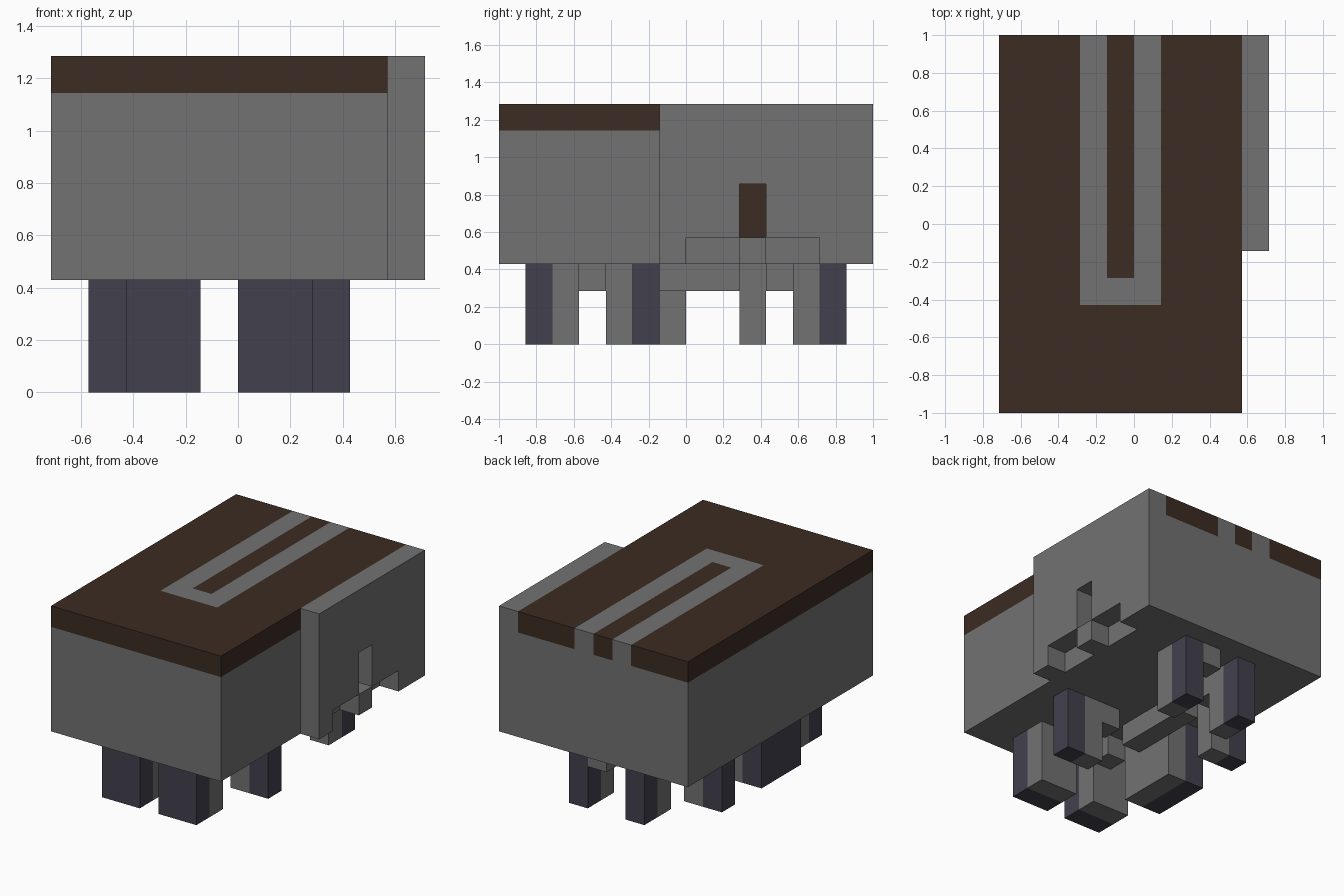
import bpy, bmesh
from mathutils import Vector

cube = bpy.data.objects.get("Cube")
if cube:
    bpy.data.objects.remove(cube)

U = 1 / 7  # size of one block


def material(name, rgb):
    m = bpy.data.materials.new(name)
    m.use_nodes = True
    m.diffuse_color = (*rgb, 1)
    m.node_tree.nodes["Principled BSDF"].inputs["Base Color"].default_value = (*rgb, 1)
    return m


GREY, BROWN, NAVY = range(3)
MATERIALS = [
    material("stone_grey", (0.168, 0.168, 0.168)),
    material("dark_brown", (0.044, 0.025, 0.016)),
    material("slate_navy", (0.055, 0.051, 0.074)),
]


def block_part(name, boxes):
    """Merge coloured block ranges (x, y, z, colour) into one outer shell.
    A colour of None carves blocks away."""
    cells = {}
    for xs, ys, zs, colour in boxes:
        for x in range(*xs):
            for y in range(*ys):
                for z in range(*zs):
                    if colour is None:
                        cells.pop((x, y, z), None)
                    else:
                        cells[x, y, z] = colour
    bm = bmesh.new()
    for cell, colour in cells.items():
        centre = Vector(cell) + Vector((0.5, 0.5, 0.5))
        for axis in range(3):
            for sign in (-1, 1):
                n = Vector((0, 0, 0))
                n[axis] = sign
                if tuple(int(c + d) for c, d in zip(cell, n)) in cells:
                    continue
                u = Vector((0, 0, 0))
                u[(axis + 1) % 3] = 0.5
                v = n.cross(u)
                mid = centre + n / 2
                corners = (mid - u - v, mid + u - v, mid + u + v, mid - u + v)
                face = bm.faces.new([bm.verts.new(p * U) for p in corners])
                face.material_index = colour
    bmesh.ops.remove_doubles(bm, verts=bm.verts, dist=0.001)
    bmesh.ops.dissolve_limit(bm, angle_limit=0.01, verts=bm.verts, edges=bm.edges,
                             delimit={'MATERIAL'})
    mesh = bpy.data.meshes.new(name)
    bm.to_mesh(mesh)
    bm.free()
    for m in MATERIALS:
        mesh.materials.append(m)
    obj = bpy.data.objects.new(name, mesh)
    bpy.context.collection.objects.link(obj)
    return obj


FULL = (0, 3)   # full leg height
STUB = (2, 3)   # short stub under the body

# Main body with brown top layer, grey loop and the brown patch behind the slot
block_part("body", [
    ((-5, 4), (-7, 7), (3, 8), GREY),
    ((-5, 4), (-7, 7), (8, 9), BROWN),
    ((-2, 1), (-3, 7), (8, 9), GREY),
    ((-1, 0), (-2, 7), (8, 9), BROWN),
    ((3, 4), (2, 3), (4, 6), BROWN),
])

# Side panel with a notch, a slot and one block left between
block_part("side_panel", [
    ((4, 5), (-1, 7), (3, 9), GREY),
    ((4, 5), (0, 5), (3, 4), None),
    ((4, 5), (2, 3), (4, 6), None),
    ((4, 5), (2, 3), (3, 4), GREY),
])

# Front legs
for name, x in (("front_right_leg", -3), ("front_left_leg", 0)):
    block_part(name, [
        ((x, x + 2), (-6, -5), FULL, NAVY),
        ((x, x + 2), (-5, -4), FULL, GREY),
    ])
block_part("front_stub", [((-2, -1), (-4, -3), STUB, GREY)])

# Middle legs
block_part("middle_left_leg", [
    ((2, 3), (-2, -1), FULL, NAVY),
    ((1, 2), (-2, -1), FULL, GREY),
    ((0, 1), (-2, -1), STUB, GREY),
])
block_part("middle_right_leg", [
    ((-4, -3), (-3, 0), FULL, NAVY),
    ((-3, -2), (-3, 0), FULL, GREY),
])
block_part("rear_right_side_leg", [
    ((-4, -3), (2, 3), FULL, NAVY),
    ((-3, -2), (2, 3), FULL, GREY),
])
block_part("under_bar", [((-2, -1), (-2, 2), STUB, GREY)])

# Back legs
for name, x in (("back_right_leg", -2), ("back_left_leg", 1)):
    block_part(name, [
        ((x, x + 1), (5, 6), FULL, NAVY),
        ((x, x + 1), (4, 5), FULL, GREY),
    ])
block_part("back_right_stub", [((-2, -1), (3, 4), STUB, GREY)])
block_part("back_left_stub", [((0, 1), (5, 6), STUB, GREY)])
